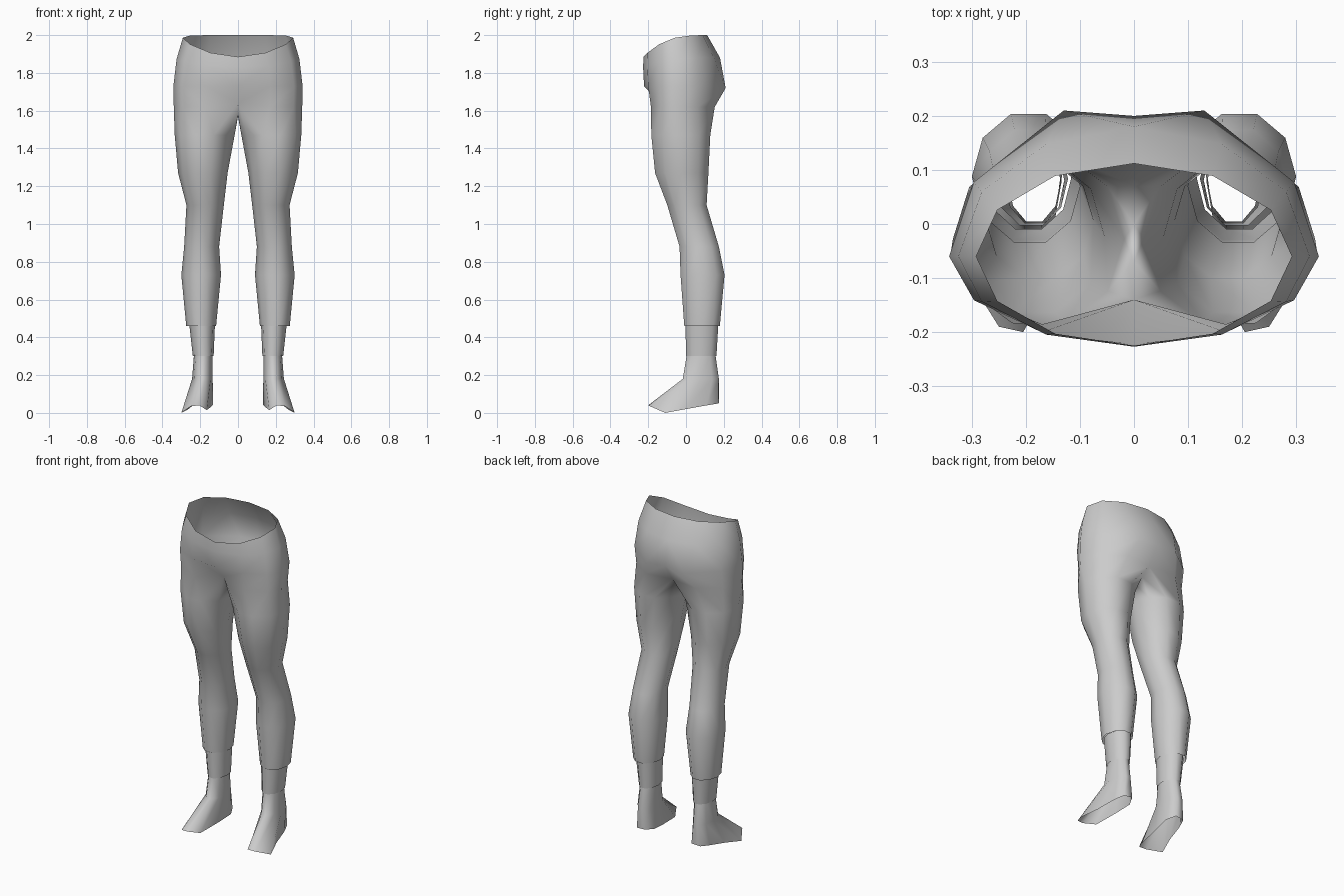
import bpy, bmesh
from math import sin, cos, radians

if "Cube" in bpy.data.objects:
    bpy.data.objects.remove(bpy.data.objects["Cube"])

N = 10   # sides of a leg ring
H = 7    # points of a half hip ring, front centre to back centre

grey = bpy.data.materials.new("grey_cloth")
grey.diffuse_color = (0.6, 0.6, 0.6, 1)
grey.use_nodes = True
grey.node_tree.nodes["Principled BSDF"].inputs["Base Color"].default_value = grey.diffuse_color


def leg_ring(z, xi, xo, yf, yb):
    """Oval ring, counter-clockwise from the front inner point."""
    cx, cy = (xi + xo) / 2, (yf + yb) / 2
    rx, ry = (xo - xi) / 2, (yb - yf) / 2 / 0.96
    pts = []
    for k in range(N):
        a = radians(36 * k - 18)
        pts.append((cx + rx * sin(a), cy - ry * cos(a), z))
    return pts


def hip_ring(z, rx, yf, yb, dip=0.0, cy=-0.06):
    """Half ring from front centre around the outside to back centre."""
    pts = []
    for k in range(H):
        a = radians(30 * k)
        c = cos(a)
        y = cy + c * (yf - cy) if c > 0 else cy - c * (yb - cy)
        pts.append((rx * sin(a), y, z - dip * ((1 + c) / 2) ** 3))
    return pts


def loft(name, rings):
    """Skin rings from top to bottom, then mirror to the other side."""
    bm = bmesh.new()
    rows = [[bm.verts.new(p) for p in r] for r in rings]
    for a, b in zip(rows, rows[1:]):
        full = len(a) == N
        for k in range(N if full else H - 1):
            j = (k + 1) % N
            bm.faces.new((b[k], b[j], a[j], a[k]))
    for f in bm.faces:
        f.smooth = True
    me = bpy.data.meshes.new(name)
    bm.to_mesh(me)
    bm.free()
    me.materials.append(grey)
    ob = bpy.data.objects.new(name, me)
    bpy.context.collection.objects.link(ob)
    mod = ob.modifiers.new("mirror", 'MIRROR')
    mod.use_clip = True
    mod.merge_threshold = 0.002
    return ob


# Crotch ring: hip outline plus three points along the inner seam
crotch = hip_ring(1.62, 0.34, -0.205, 0.185)
crotch[0] = (0, -0.14, 1.64)
crotch[6] = (0, 0.13, 1.62)
crotch += [(0, 0.07, 1.58), (0, 0.0, 1.57), (0, -0.07, 1.58)]

# Trousers: open waist, hips, thighs, knees and calves
hips = [
    hip_ring(2.0, 0.292, -0.225, 0.112, 0.115),
    hip_ring(1.88, 0.325, -0.227, 0.18, 0.05),
    hip_ring(1.73, 0.342, -0.222, 0.215),
]
hips[2][6] = (0, 0.2, 1.73)
hips[2][5] = (0.13, 0.21, 1.72)
legs = [leg_ring(*r) for r in (
    (1.47, 0.018, 0.335, -0.185, 0.13),
    (1.27, 0.055, 0.317, -0.165, 0.12),
    (1.10, 0.075, 0.273, -0.10, 0.11),
    (0.88, 0.10, 0.285, -0.035, 0.175),
    (0.73, 0.09, 0.30, -0.03, 0.205),
    (0.46, 0.116, 0.274, -0.01, 0.18),
)]
loft("trousers", hips + [crotch] + legs)

# Ankle cuffs
loft("cuffs", [leg_ring(0.47, 0.122, 0.258, -0.004, 0.172),
               leg_ring(0.30, 0.129, 0.239, 0.0, 0.162)])

# Feet: ankle, instep and an open sole edge
sole = [(0.205, -0.20, 0.04), (0.25, -0.19, 0.035), (0.30, -0.11, 0.0),
        (0.262, 0.0, 0.02), (0.238, 0.11, 0.04), (0.215, 0.17, 0.05),
        (0.16, 0.175, 0.055), (0.132, 0.12, 0.045), (0.145, 0.02, 0.03),
        (0.165, -0.13, 0.015)]
loft("feet", [leg_ring(0.31, 0.136, 0.233, 0.004, 0.156),
              leg_ring(0.18, 0.134, 0.243, -0.018, 0.175),
              sole])
